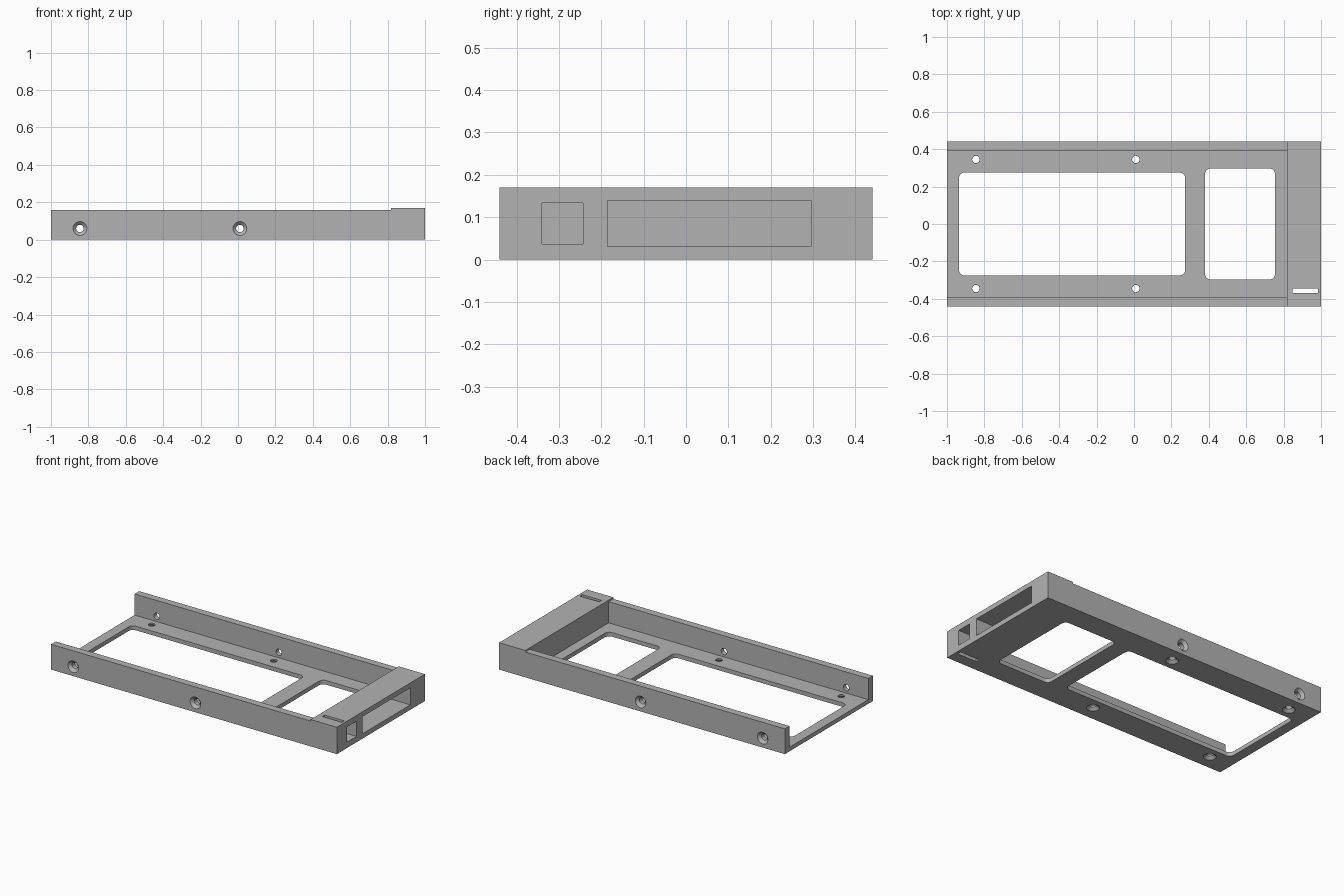
import bpy, bmesh, math
from mathutils import Matrix, Vector

if "Cube" in bpy.data.objects:
    bpy.data.objects.remove(bpy.data.objects["Cube"], do_unlink=True)

FLOOR, WALL_TOP, TOP = 0.026, 0.16, 0.17
HALF_W, INNER_W, BLOCK_X = 0.44, 0.394, 0.817

grey = bpy.data.materials.new("plain grey")
grey.use_nodes = True
colour = (0.45, 0.45, 0.45, 1)
grey.diffuse_color = colour
grey.node_tree.nodes["Principled BSDF"].inputs["Base Color"].default_value = colour


def to_object(name, bm):
    bmesh.ops.recalc_face_normals(bm, faces=bm.faces)
    mesh = bpy.data.meshes.new(name)
    bm.to_mesh(mesh)
    bm.free()
    mesh.materials.append(grey)
    obj = bpy.data.objects.new(name, mesh)
    bpy.context.collection.objects.link(obj)
    return obj


def box(name, x, y, z, corner=0):
    """Box between ranges, with optional rounded upright corners."""
    bm = bmesh.new()
    bmesh.ops.create_cube(bm, size=1)
    for v in bm.verts:
        v.co = Vector([(r[0] + r[1]) / 2 + c * (r[1] - r[0])
                       for c, r in zip(v.co, (x, y, z))])
    if corner:
        upright = [e for e in bm.edges
                   if abs(e.verts[0].co.z - e.verts[1].co.z) > 0.01]
        bmesh.ops.bevel(bm, geom=upright, offset=corner, segments=6,
                        profile=0.5, affect='EDGES')
    return to_object(name, bm)


def screw_cutter(name, location, inward):
    """Countersunk screw hole, starting at an outer face and going inward."""
    bm = bmesh.new()
    rings = []
    for depth, radius in ((-0.01, 0.037), (0, 0.037), (0.017, 0.02), (0.08, 0.02)):
        rings.append([bm.verts.new((radius * math.cos(a), radius * math.sin(a), depth))
                      for a in (math.tau * i / 32 for i in range(32))])
    for low, high in zip(rings, rings[1:]):
        for i in range(32):
            j = (i + 1) % 32
            bm.faces.new((low[i], low[j], high[j], high[i]))
    bm.faces.new(rings[0])
    bm.faces.new(rings[-1])
    turn = Vector(inward).to_track_quat('Z', 'Y').to_matrix().to_4x4()
    bm.transform(Matrix.Translation(location) @ turn)
    return to_object(name, bm)


tray = box("drive_tray", (-1, 1), (-HALF_W, HALF_W), (0, TOP))
through = (-0.1, 0.3)

cutters = [
    # open channel between the side walls, and the step down to the wall tops
    box("channel", (-1.1, BLOCK_X), (-INNER_W, INNER_W), (FLOOR, 0.3)),
    box("wall_step", (-1.1, BLOCK_X), (-0.6, 0.6), (WALL_TOP, 0.3)),
    # floor windows
    box("long_window", (-0.936, 0.274), (-0.275, 0.275), through, 0.03),
    box("short_window", (0.38, 0.754), (-0.297, 0.297), through, 0.03),
    # end block pockets and the slot
    box("wide_pocket", (0.86, 1.1), (-0.185, 0.295), (0.031, 0.139)),
    box("square_pocket", (0.86, 1.1), (-0.34, -0.243), (0.037, 0.133)),
    box("slot", (0.848, 0.984), (-0.368, -0.344), through),
]
# screw holes in the floor and both walls
for x in (-0.845, 0.01):
    for side in (-1, 1):
        cutters.append(screw_cutter("floor_screw", (x, side * 0.345, 0), (0, 0, 1)))
        cutters.append(screw_cutter("wall_screw", (x, side * HALF_W, 0.06), (0, -side, 0)))

bpy.context.view_layer.objects.active = tray
for cutter in cutters:
    cutter.hide_render = True
    mod = tray.modifiers.new(cutter.name, 'BOOLEAN')
    mod.operation = 'DIFFERENCE'
    mod.solver = 'EXACT'
    mod.object = cutter
    bpy.ops.object.modifier_apply(modifier=mod.name)
    bpy.data.objects.remove(cutter, do_unlink=True)

# smooth round holes and corners, sharp everywhere else
bpy.ops.object.select_all(action='DESELECT')
tray.select_set(True)
bpy.ops.object.shade_smooth_by_angle(angle=math.radians(25))
